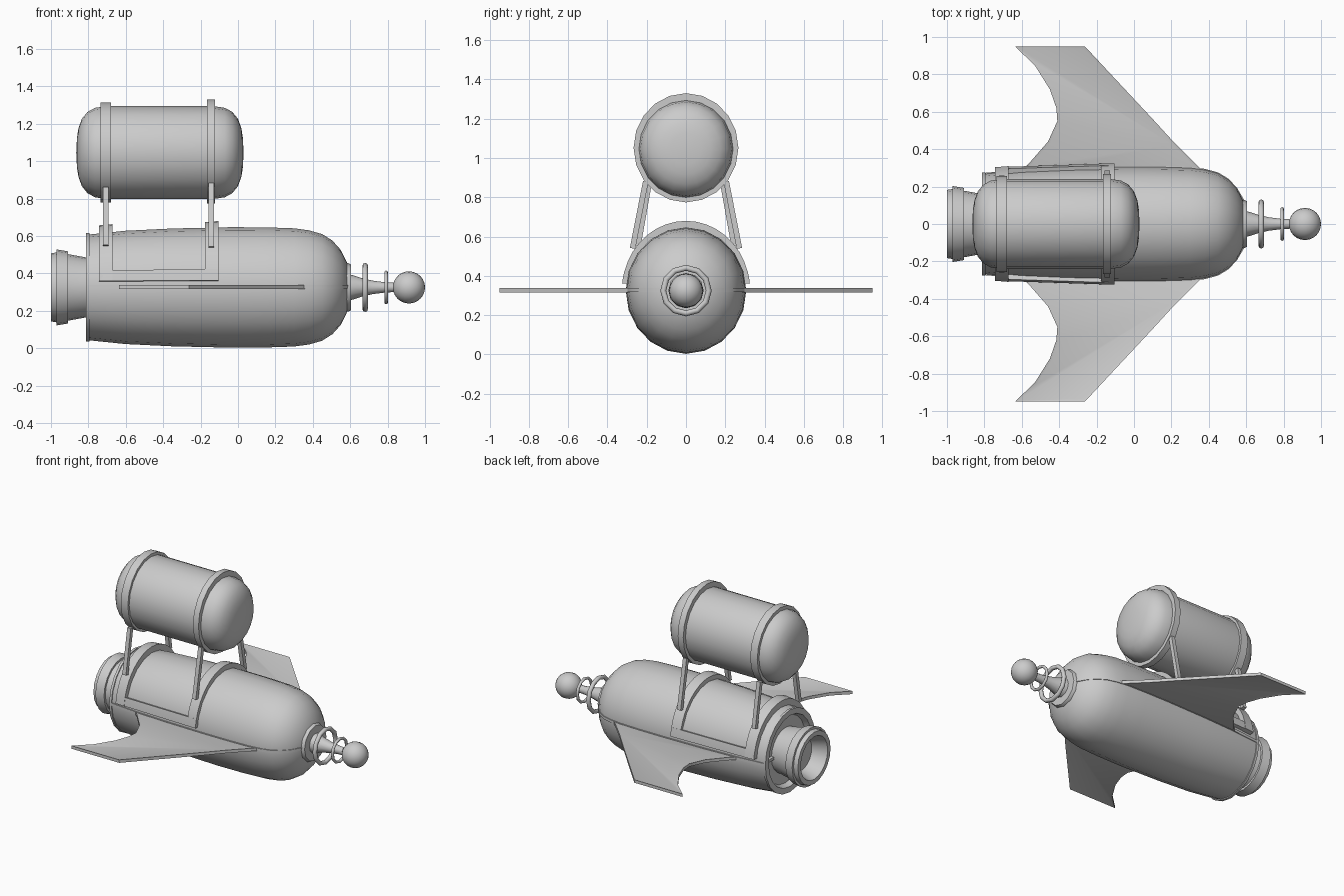
import bpy, bmesh
from math import sin, cos, pi, radians
from mathutils import Vector

if "Cube" in bpy.data.objects:
    bpy.data.objects.remove(bpy.data.objects["Cube"])

CZ = 0.325      # height of the main axis
TZ = 1.046      # height of the tank axis


def finish(name, bm, angle=35):
    bmesh.ops.remove_doubles(bm, verts=bm.verts, dist=1e-5)
    bmesh.ops.recalc_face_normals(bm, faces=bm.faces)
    me = bpy.data.meshes.new(name)
    bm.to_mesh(me)
    bm.free()
    ob = bpy.data.objects.new(name, me)
    bpy.context.collection.objects.link(ob)
    bpy.ops.object.select_all(action='DESELECT')
    ob.select_set(True)
    bpy.context.view_layer.objects.active = ob
    bpy.ops.object.shade_smooth_by_angle(angle=radians(angle))
    return ob


def lathe(name, profile, cz, sides=20, ry=1.0):
    """Revolve (x, radius) points around the x axis."""
    bm = bmesh.new()
    rings = [[bm.verts.new((x, r * ry * cos(2 * pi * i / sides), cz + r * sin(2 * pi * i / sides)))
              for i in range(sides)] if r > 0 else [bm.verts.new((x, 0, cz))] * sides
             for x, r in profile]
    for a, b in zip(rings, rings[1:]):
        for i in range(sides):
            j = (i + 1) % sides
            vs = list(dict.fromkeys((a[i], a[j], b[j], b[i])))
            if len(vs) > 2:
                bm.faces.new(vs)
    return finish(name, bm)


def band(name, x0, x1, r0, r1, thick, a0, a1, cz, ry, steps):
    """Curved strap around the x axis between two angles."""
    bm = bmesh.new()
    secs = []
    for i in range(steps + 1):
        a = radians(a0 + (a1 - a0) * i / steps)
        secs.append([bm.verts.new((x, r * ry * cos(a), cz + r * sin(a)))
                     for x, r in ((x0, r0 - thick), (x0, r0), (x1, r1), (x1, r1 - thick))])
    for a, b in zip(secs, secs[1:]):
        for k in range(4):
            bm.faces.new((a[k], a[(k + 1) % 4], b[(k + 1) % 4], b[k]))
    if a1 - a0 < 360:
        bm.faces.new(secs[0])
        bm.faces.new(secs[-1])
    return finish(name, bm)


def plate(name, pts, z0, z1, inset=0.0):
    """Flat plate from an outline, optionally with a raised rim."""
    bm = bmesh.new()
    f = bm.faces.new([bm.verts.new((x, y, z0)) for x, y in pts])
    ext = bmesh.ops.extrude_face_region(bm, geom=[f])['geom']
    bmesh.ops.translate(bm, verts=[v for v in ext if isinstance(v, bmesh.types.BMVert)],
                        vec=(0, 0, z1 - z0))
    bmesh.ops.recalc_face_normals(bm, faces=bm.faces)
    if inset:
        for f in [f for f in bm.faces if abs(f.normal.z) > 0.9]:
            bmesh.ops.inset_region(bm, faces=[f], thickness=inset)
            bmesh.ops.translate(bm, verts=f.verts, vec=-f.normal * 0.004)
    return finish(name, bm)


def strut(name, p, q, w):
    """Square bar between two points."""
    p, q = Vector(p), Vector(q)
    bm = bmesh.new()
    bmesh.ops.create_cube(bm, size=1)
    bmesh.ops.scale(bm, vec=(w, w, (q - p).length), verts=bm.verts)
    rot = (q - p).to_track_quat('Z', 'Y').to_matrix()
    bmesh.ops.rotate(bm, matrix=rot, verts=bm.verts)
    bmesh.ops.translate(bm, vec=(p + q) / 2, verts=bm.verts)
    return finish(name, bm)


def ring(name, x, big, small, sides):
    bpy.ops.mesh.primitive_torus_add(location=(x, 0, CZ), rotation=(0, pi / 2, 0), major_radius=big,
                                     minor_radius=small, major_segments=sides, minor_segments=8)
    bpy.context.object.name = name
    bpy.ops.object.shade_smooth()


# Fuselage with a rear lip and recessed back plate
hull = [(-0.795, 0.283), (-0.6, 0.303), (-0.35, 0.315), (-0.04, 0.322), (0.15, 0.321), (0.3, 0.316),
        (0.38, 0.305), (0.45, 0.285), (0.505, 0.25), (0.55, 0.2), (0.58, 0.14), (0.595, 0.09)]
lathe("fuselage", [(-0.775, 0), (-0.775, 0.235), (-0.812, 0.25), (-0.812, 0.29), (-0.795, 0.29)]
      + hull + [(0.597, 0)], CZ, 20, 0.953)

# Thin seam strip along the sides of the fuselage
edge = [(x + (0.004 if r < 0.2 else 0), r * 0.953 + 0.004) for x, r in hull]
plate("seam_strip", edge + [(x, -y) for x, y in reversed(edge)], CZ - 0.007, CZ + 0.012)

# Exhaust nozzle
lathe("nozzle", [(-0.77, 0.155), (-0.81, 0.16), (-0.91, 0.178), (-0.91, 0.193), (-0.97, 0.203),
                 (-0.97, 0.187), (-1.0, 0.182), (-1.0, 0.15), (-0.9, 0.115), (-0.9, 0)], CZ)

# Nose collar, spike, rings and ball
lathe("nose_collar", [(0.56, 0), (0.575, 0.13), (0.588, 0.13), (0.604, 0.122), (0.604, 0.07), (0.6, 0)], CZ, 12)
lathe("nose_spike", [(0.59, 0.07), (0.615, 0.065), (0.66, 0.05), (0.72, 0.036), (0.79, 0.027),
                     (0.86, 0.024)], CZ, 12)
ring("nose_ring_large", 0.68, 0.116, 0.015, 12)
ring("nose_ring_small", 0.792, 0.08, 0.01, 12)
bpy.ops.mesh.primitive_uv_sphere_add(segments=20, ring_count=12, radius=0.086,
                                     location=(0.914, 0, CZ), rotation=(0, pi / 2, 0))
bpy.context.object.name = "nose_ball"
bpy.ops.object.shade_smooth()

# Upper tank
end = [(0, 0), (0.004, 0.08), (0.012, 0.13), (0.03, 0.18), (0.06, 0.217), (0.1, 0.239), (0.16, 0.248)]
tank = lathe("tank", [(-0.865 + x, r) for x, r in end] + [(0.03 - x, r) for x, r in reversed(end)],
             TZ, 20, 0.972)

# Tank straps, saddle hoops and struts
for tag, x0, x1, tz, tr, hx0, hx1, hr, top, foot in (
        ("rear", -0.735, -0.68, 1.047, 0.267, -0.742, -0.672, 0.335, (0.19, 0.86), (0.245, 0.55)),
        ("front", -0.165, -0.122, 1.052, 0.278, -0.177, -0.105, 0.352, (0.205, 0.88), (0.272, 0.54))):
    band(tag + "_tank_strap", x0, x1, tr, tr, 0.04, 0, 360, tz, 0.96, 20)
    band(tag + "_saddle_hoop", hx0, hx1, hr - 0.003, hr + 0.003, 0.045, 6, 174, CZ, 0.92, 18)
    xm = (x0 + x1) / 2
    for side, s in (("left", 1), ("right", -1)):
        strut(f"{tag}_strut_{side}", (xm, s * top[0], top[1]), (xm, s * foot[0], foot[1]), 0.028)

# Saddle side rails
for side, a in (("left", 6), ("right", 164)):
    band("saddle_rail_" + side, -0.742, -0.105, 0.332, 0.355, 0.045, a, a + 10, CZ, 0.92, 2)

# Swept wings
wing = [(0.4, 0.25), (0.337, 0.313), (0.215, 0.435), (0.112, 0.548), (-0.262, 0.949), (-0.636, 0.949),
        (-0.53, 0.848), (-0.45, 0.72), (-0.415, 0.62), (-0.41, 0.55), (-0.46, 0.44), (-0.567, 0.318),
        (-0.64, 0.25)]
for side, s in (("left", 1), ("right", -1)):
    plate("wing_" + side, [(x, s * y) for x, y in wing], CZ - 0.009, CZ + 0.012, 0.014)
